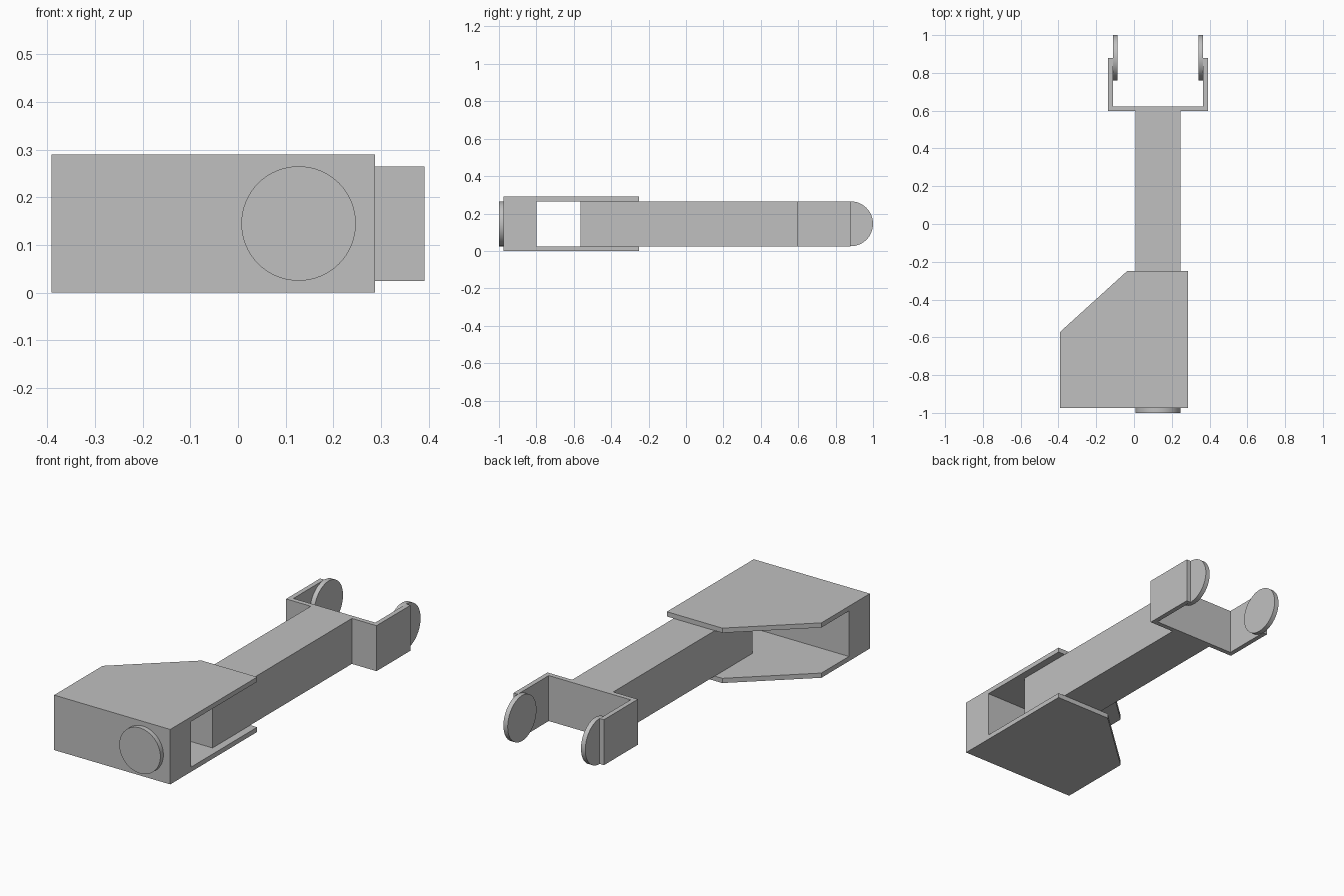
import bpy
import bmesh
import math
from mathutils import Matrix

cube = bpy.data.objects.get("Cube")
if cube:
    bpy.data.objects.remove(cube, do_unlink=True)

grey = bpy.data.materials.new("plain_grey")
grey.use_nodes = True
COLOUR = (0.53, 0.53, 0.53, 1)
grey.diffuse_color = COLOUR
grey.node_tree.nodes["Principled BSDF"].inputs["Base Color"].default_value = COLOUR

AXIS = 0.127            # x of the arm's centre line
MID = 0.145             # z of the arm's centre line
R = 0.12                # half width of arm, radius of discs
T = 0.025               # sheet thickness
LOW, HIGH = MID - R, MID + R


def finish(name, bm):
    bmesh.ops.recalc_face_normals(bm, faces=bm.faces)
    mesh = bpy.data.meshes.new(name)
    bm.to_mesh(mesh)
    bm.free()
    mesh.materials.append(grey)
    obj = bpy.data.objects.new(name, mesh)
    bpy.context.collection.objects.link(obj)
    return obj


def prism(name, outline, z0, z1):
    """Extrude a plan outline from z0 up to z1."""
    bm = bmesh.new()
    face = bm.faces.new([bm.verts.new((x, y, z0)) for x, y in outline])
    top = bmesh.ops.extrude_face_region(bm, geom=[face])["geom"]
    verts = [v for v in top if isinstance(v, bmesh.types.BMVert)]
    bmesh.ops.translate(bm, verts=verts, vec=(0, 0, z1 - z0))
    return finish(name, bm)


def box(name, x0, x1, y0, y1):
    return prism(name, [(x0, y0), (x1, y0), (x1, y1), (x0, y1)], LOW, HIGH)


def disc(name, centre, axis):
    """Thin round disc facing along the x or y axis."""
    bm = bmesh.new()
    bmesh.ops.create_cone(bm, cap_ends=True, segments=64, radius1=R, radius2=R, depth=T)
    turn = Matrix.Rotation(math.pi / 2, 4, "Y" if axis == "x" else "X")
    bmesh.ops.transform(bm, matrix=Matrix.Translation(centre) @ turn, verts=bm.verts)
    obj = finish(name, bm)
    bpy.ops.object.select_all(action="DESELECT")
    obj.select_set(True)
    bpy.context.view_layer.objects.active = obj
    bpy.ops.object.shade_smooth_by_angle(angle=math.radians(30))


# Housing: solid front block between two plates with one clipped corner
LEFT, RIGHT, FRONT = -0.391, 0.287, -0.975
plate = [(LEFT, FRONT), (RIGHT, FRONT), (RIGHT, -0.25), (-0.037, -0.25), (LEFT, -0.571)]
prism("housing_bottom_plate", plate, 0, LOW)
prism("housing_top_plate", plate, HIGH, HIGH + T)
box("housing_front_block", LEFT, RIGHT, FRONT, -0.8)
disc("front_disc", (AXIS, FRONT - T / 2, MID), "y")

# Long square arm
box("arm", AXIS - R, AXIS + R, -0.565, 0.597)

# Fork: U-shaped bracket with a disc inside each tip
HALF = 0.264
a, b, y0, y1 = AXIS - HALF, AXIS + HALF, 0.597, 0.88
fork = [(a, y0), (b, y0), (b, y1), (b - T, y1), (b - T, y0 + T),
        (a + T, y0 + T), (a + T, y1), (a, y1)]
prism("fork_bracket", fork, LOW, HIGH)
for side, sign in (("left", 1), ("right", -1)):
    disc(side + "_fork_disc", (AXIS + sign * (HALF - 1.5 * T), y1, MID), "x")
